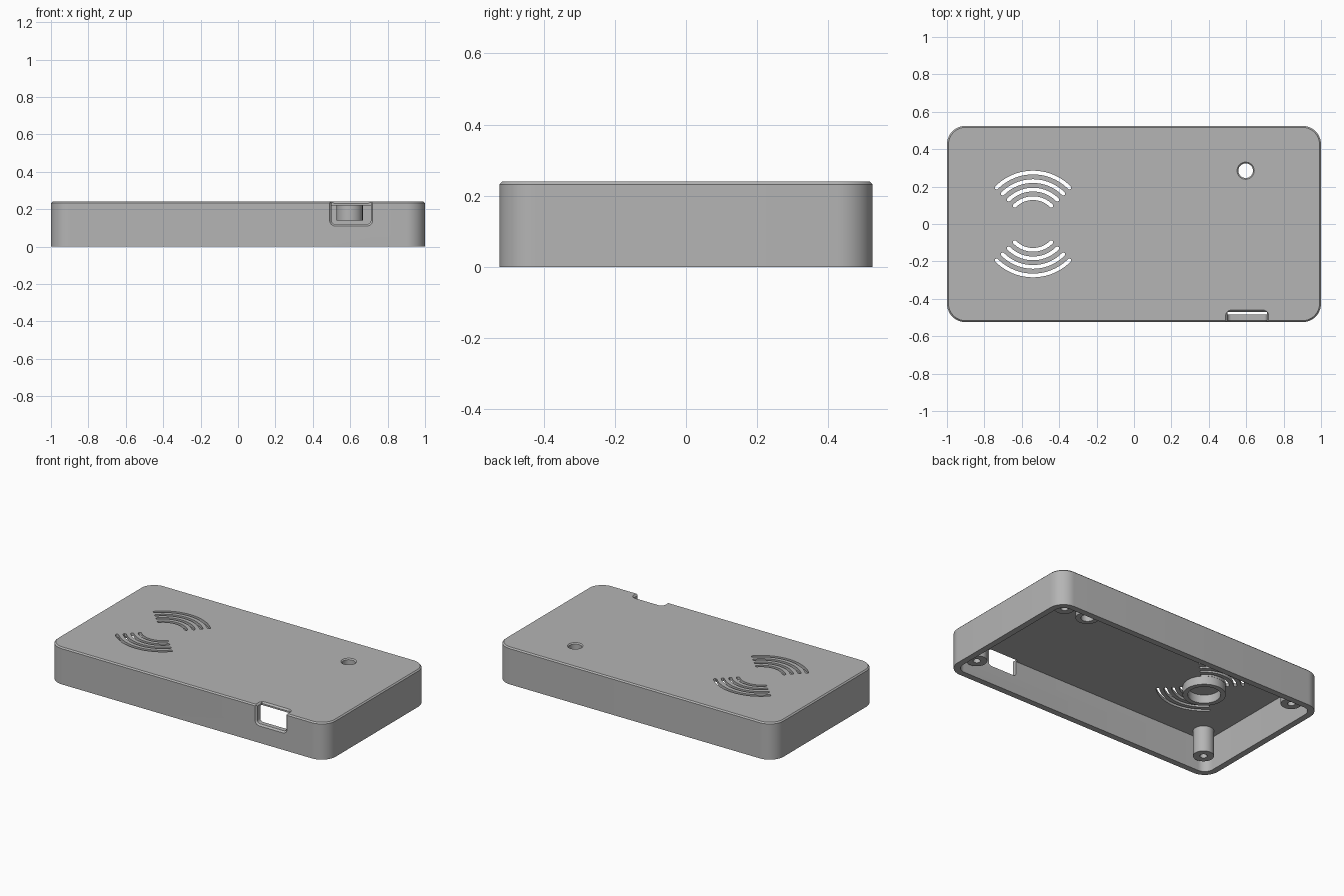
import bpy, bmesh
from math import sin, cos, pi, radians
from mathutils import Matrix

if "Cube" in bpy.data.objects:
    bpy.data.objects.remove(bpy.data.objects["Cube"], do_unlink=True)

grey = bpy.data.materials.new("plain grey")
grey.use_nodes = True
grey.diffuse_color = (0.46, 0.46, 0.46, 1)
grey.node_tree.nodes["Principled BSDF"].inputs["Base Color"].default_value = (0.46, 0.46, 0.46, 1)

HX, HY, HEIGHT = 1.0, 0.525, 0.24
WALL, CEILING, CORNER = 0.04, 0.22, 0.1


# Outlines
def circle(r, n=48):
    return [(r * cos(2 * pi * i / n), r * sin(2 * pi * i / n)) for i in range(n)]


def round_rect(hx, hy, r, n=12):
    pts = []
    for k, (sx, sy) in enumerate([(1, 1), (-1, 1), (-1, -1), (1, -1)]):
        for i in range(n + 1):
            a = pi / 2 * (k + i / n)
            pts.append((sx * (hx - r) + r * cos(a), sy * (hy - r) + r * sin(a)))
    return pts


def arc_slot(r, half_width, middle, spread, n=24):
    a0, a1 = middle - spread, middle + spread
    pts = [((r + half_width) * cos(a0 + (a1 - a0) * i / n),
            (r + half_width) * sin(a0 + (a1 - a0) * i / n)) for i in range(n + 1)]
    for i in range(1, 6):
        a = a1 + pi * i / 6
        pts.append((r * cos(a1) + half_width * cos(a), r * sin(a1) + half_width * sin(a)))
    pts += [((r - half_width) * cos(a1 + (a0 - a1) * i / n),
             (r - half_width) * sin(a1 + (a0 - a1) * i / n)) for i in range(n + 1)]
    for i in range(1, 6):
        a = a0 + pi + pi * i / 6
        pts.append((r * cos(a0) + half_width * cos(a), r * sin(a0) + half_width * sin(a)))
    return pts


# Skins a stack of outlines; a ring joins the last outline back to the first
def loft(name, layers, place=Matrix(), ring=False):
    bm = bmesh.new()
    loops = [[bm.verts.new((x, y, z)) for x, y in pts] for pts, z in layers]
    pairs = list(zip(loops, loops[1:]))
    if ring:
        pairs.append((loops[-1], loops[0]))
    else:
        bm.faces.new(loops[0])
        bm.faces.new(loops[-1])
    for low, high in pairs:
        for i in range(len(low)):
            j = (i + 1) % len(low)
            bm.faces.new((low[i], low[j], high[j], high[i]))
    bmesh.ops.recalc_face_normals(bm, faces=bm.faces)
    bm.transform(place)
    mesh = bpy.data.meshes.new(name)
    bm.to_mesh(mesh)
    bm.free()
    mesh.materials.append(grey)
    obj = bpy.data.objects.new(name, mesh)
    bpy.context.scene.collection.objects.link(obj)
    return obj


def at(x, y, z=0):
    return Matrix.Translation((x, y, z))


def activate(obj):
    bpy.ops.object.select_all(action='DESELECT')
    obj.select_set(True)
    bpy.context.view_layer.objects.active = obj


def cut(body, cutter):
    cutter.hide_render = True
    activate(body)
    mod = body.modifiers.new("cut", 'BOOLEAN')
    mod.operation = 'DIFFERENCE'
    mod.solver = 'EXACT'
    mod.object = cutter
    bpy.ops.object.modifier_apply(modifier=mod.name)
    bpy.data.objects.remove(cutter, do_unlink=True)


# Shell with a small chamfer round the top, hollow from below
BEVEL = 0.008
case = loft("case_shell", [
    (round_rect(HX, HY, CORNER), 0),
    (round_rect(HX, HY, CORNER), HEIGHT - BEVEL),
    (round_rect(HX - BEVEL, HY - BEVEL, CORNER - BEVEL), HEIGHT)])
inner = round_rect(HX - WALL, HY - WALL, CORNER - WALL)
cut(case, loft("cavity_cutter", [(inner, -0.1), (inner, CEILING)]))

# Two mirrored fans of curved sound slots
SPEAKER_X = -0.54
for middle in (pi / 2, -pi / 2):
    for i in range(4):
        slot = arc_slot(0.138 + 0.0457 * i, 0.01, middle, radians(45))
        cut(case, loft("slot_cutter", [(slot, 0.18), (slot, 0.3)], at(SPEAKER_X, 0)))

# Button hole with a chamfered mouth
BUTTON = (0.597, 0.285)
BORE = 0.039
cut(case, loft("button_cutter", [
    (circle(BORE), 0.18), (circle(BORE), HEIGHT - 0.007),
    (circle(BORE + 0.017), HEIGHT + 0.01)], at(*BUTTON)))

# Port notch through the front wall and the top edge, rims chamfered
PORT_X = 0.605
upright = at(PORT_X, 0, 0.22) @ Matrix.Rotation(pi / 2, 4, 'X')
port = round_rect(0.105, 0.1, 0.02)
cut(case, loft("port_cutter", [
    (port, HY - 0.055), (port, HY - 0.01),
    (round_rect(0.125, 0.12, 0.04), HY + 0.01)], upright))
cut(case, loft("port_rim_cutter", [
    (round_rect(0.104, 0.054, 0.02), HEIGHT - 0.011),
    (round_rect(0.125, 0.075, 0.04), HEIGHT + 0.01)], at(PORT_X, -HY)))


# Tubes hanging from the ceiling
def tube(name, outer, bore, bottom, x, y):
    top = CEILING + 0.005
    return loft(name, [(circle(outer), top), (circle(outer), bottom),
                       (circle(bore), bottom), (circle(bore), top)], at(x, y), ring=True)


parts = [case,
         tube("button_guide", 0.07, BORE, 0.14, *BUTTON),
         tube("speaker_ring", 0.127, 0.097, 0.165, SPEAKER_X, 0)]

# Screw posts with blind holes in the four corners
for sx, side in ((1, "left"), (-1, "right")):
    for sy, end in ((-1, "front"), (1, "back")):
        parts.append(loft(f"screw_post_{end}_{side}", [
            (circle(0.062), CEILING + 0.005), (circle(0.062), 0.05),
            (circle(0.022), 0.05), (circle(0.022), 0.17)], at(sx * 0.872, sy * 0.402)))

for part in parts:
    activate(part)
    bpy.ops.object.shade_smooth_by_angle(angle=radians(30))
